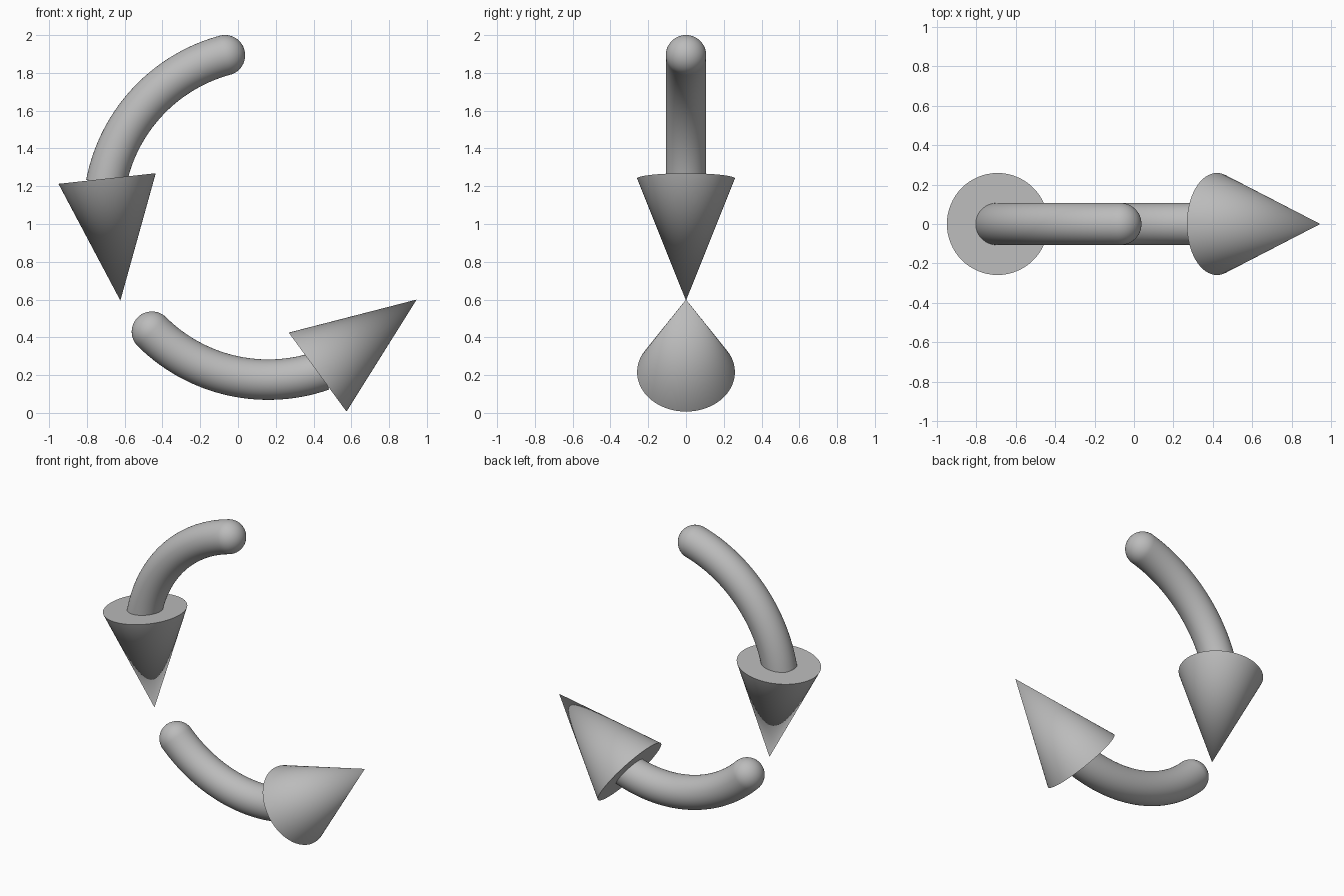
import bpy
import bmesh
from math import cos, sin, radians
from mathutils import Vector, Matrix

cube = bpy.data.objects.get("Cube")
if cube:
    bpy.data.objects.remove(cube, do_unlink=True)

CENTRE = Vector((0.16, 0, 1.05))
ARC_RADIUS = 0.874
TUBE_RADIUS = 0.107
HEAD_RADIUS = 0.259
HEAD_LENGTH = 0.65
SIDES = 64

grey = bpy.data.materials.new("grey")
grey.use_nodes = True
colour = (0.5, 0.5, 0.5, 1)
grey.diffuse_color = colour
grey.node_tree.nodes["Principled BSDF"].inputs["Base Color"].default_value = colour


def direction(degrees):
    """Unit vector in the upright plane, measured from +x towards +z."""
    a = radians(degrees)
    return Vector((cos(a), 0, sin(a)))


def placed(origin, axis):
    """Matrix that moves to origin and turns local z along axis."""
    return Matrix.Translation(origin) @ axis.to_track_quat('Z', 'Y').to_matrix().to_4x4()


def finish(name, bm):
    bmesh.ops.recalc_face_normals(bm, faces=bm.faces[:])
    mesh = bpy.data.meshes.new(name)
    bm.to_mesh(mesh)
    bm.free()
    mesh.materials.append(grey)
    obj = bpy.data.objects.new(name, mesh)
    bpy.context.collection.objects.link(obj)
    bpy.ops.object.select_all(action='DESELECT')
    obj.select_set(True)
    bpy.context.view_layer.objects.active = obj
    bpy.ops.object.shade_smooth_by_angle(angle=radians(35))


def shaft(name, start, sweep):
    # rounded end cap, with its rim swept along the arc
    bm = bmesh.new()
    bmesh.ops.create_uvsphere(bm, u_segments=SIDES, v_segments=32, radius=TUBE_RADIUS)
    lower = [v for v in bm.verts if v.co.z < -0.001]
    bmesh.ops.delete(bm, geom=lower, context='VERTS')
    origin = CENTRE + direction(start) * ARC_RADIUS
    bm.transform(placed(origin, direction(start - 90)))
    rim = [e for e in bm.edges if e.is_boundary]
    bmesh.ops.spin(bm, geom=rim, cent=CENTRE, axis=(0, -1, 0),
                   angle=radians(sweep), steps=40)
    finish(name, bm)


def head(name, base_angle, aim):
    # closed cone pointing along its aim
    axis = direction(aim)
    base = CENTRE + direction(base_angle) * ARC_RADIUS
    bm = bmesh.new()
    bmesh.ops.create_cone(bm, cap_ends=True, segments=SIDES, radius1=HEAD_RADIUS,
                          radius2=0, depth=HEAD_LENGTH)
    bm.transform(placed(base + axis * HEAD_LENGTH / 2, axis))
    finish(name, bm)


# two arrows, a third of a turn apart
for label, turn in (("lower", 0), ("upper", -120)):
    shaft(label + "_arrow_shaft", 225.2 + turn, 64)
    head(label + "_arrow_head", 287.4 + turn, 36.2 + turn)
